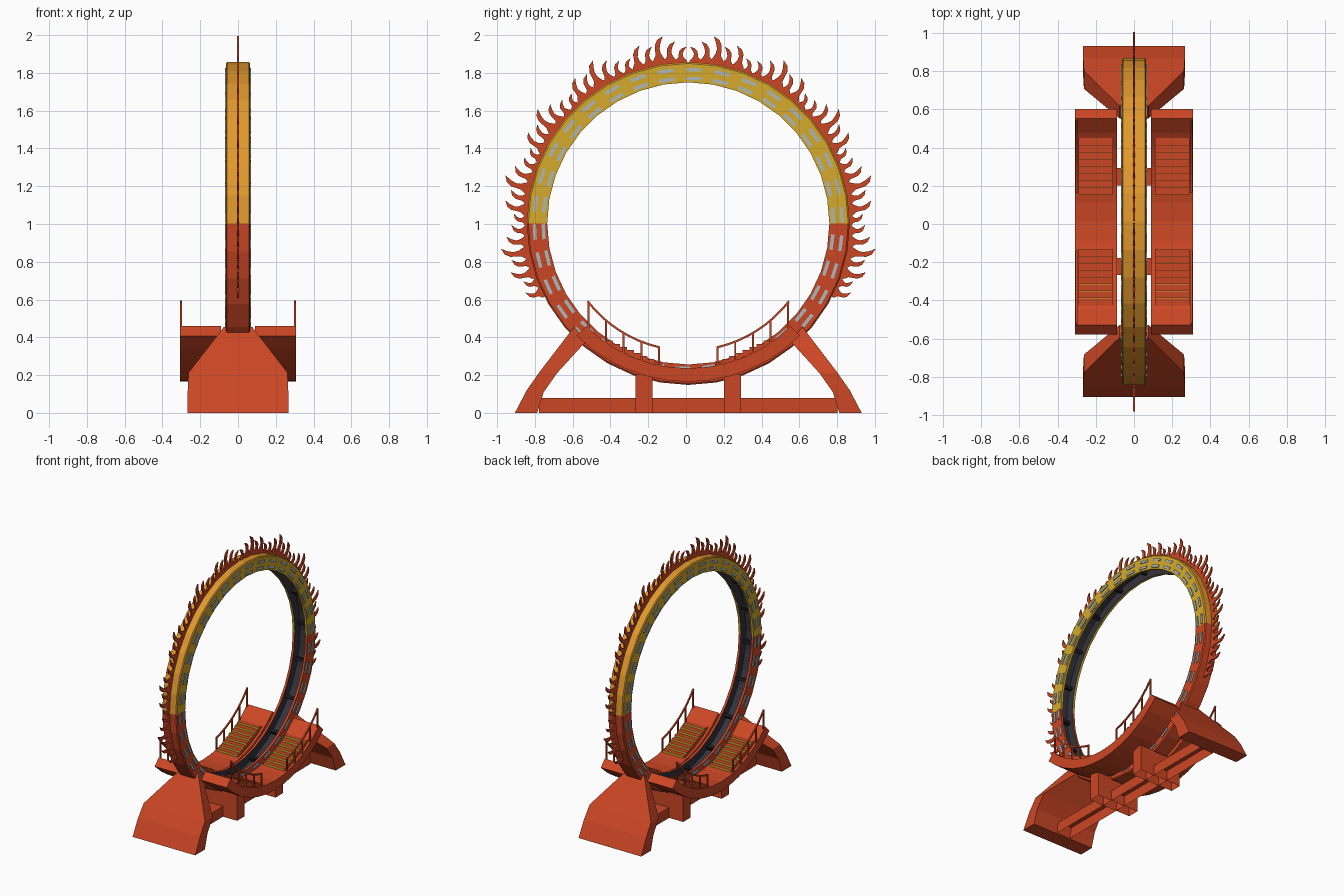
import bpy, bmesh, math

if "Cube" in bpy.data.objects:
    bpy.data.objects.remove(bpy.data.objects["Cube"])

CY, CZ = 0.012, 1.003          # ring centre


def material(name, rgb):
    m = bpy.data.materials.new(name)
    m.diffuse_color = (*rgb, 1)
    m.use_nodes = True
    m.node_tree.nodes["Principled BSDF"].inputs["Base Color"].default_value = m.diffuse_color
    return m


RED = material("fire_red", (0.60, 0.062, 0.018))
YELLOW = material("yellow", (0.66, 0.40, 0.025))
ORANGE = material("orange_yellow", (0.75, 0.32, 0.026))
GREY = material("light_grey", (0.42, 0.48, 0.48))
DARK = material("track_dark", (0.035, 0.033, 0.045))
BLACK = material("clamp_black", (0.012, 0.012, 0.015))


def finish(name, bm, *mats):
    bmesh.ops.recalc_face_normals(bm, faces=bm.faces[:])
    me = bpy.data.meshes.new(name)
    bm.to_mesh(me)
    bm.free()
    for m in mats:
        me.materials.append(m)
    ob = bpy.data.objects.new(name, me)
    bpy.context.collection.objects.link(ob)
    return ob


def pt(x, r, a):
    """Point at radius r and angle a (from up toward +y) around the ring."""
    return (x, CY + r * math.sin(a), CZ + r * math.cos(a))


def hexa(bm, low, high):
    """Six-sided solid from two quads."""
    a = [bm.verts.new(p) for p in low]
    b = [bm.verts.new(p) for p in high]
    fs = [bm.faces.new(a), bm.faces.new(b)]
    for i in range(4):
        j = (i + 1) % 4
        fs.append(bm.faces.new((a[i], a[j], b[j], b[i])))
    return fs


def box(bm, x0, x1, y0, y1, z0, z1):
    q = [(x0, y0), (x1, y0), (x1, y1), (x0, y1)]
    return hexa(bm, [(*p, z0) for p in q], [(*p, z1) for p in q])


def ring_box(bm, x0, x1, r0, r1, a, half):
    """Box lying tangent to the ring at angle a."""
    def p(x, r, t):
        return (x, CY + r * math.sin(a) + t * math.cos(a),
                CZ + r * math.cos(a) - t * math.sin(a))
    q = [(r0, -half), (r0, half), (r1, half), (r1, -half)]
    hexa(bm, [p(x0, *k) for k in q], [p(x1, *k) for k in q])


def sweep(bm, profile, a0, a1, n, rule=None):
    """Sweep an (x, r) profile around the ring centre."""
    full = abs(a1 - a0 - math.tau) < 1e-6
    rows = [[bm.verts.new(pt(x, r, a0 + (a1 - a0) * i / n)) for x, r in profile]
            for i in range(n if full else n + 1)]
    k = len(profile)
    for i in range(n):
        r0, r1 = rows[i], rows[(i + 1) % len(rows)]
        for j in range(k):
            f = bm.faces.new((r0[j], r0[(j + 1) % k], r1[(j + 1) % k], r1[j]))
            if rule:
                f.material_index = rule(j, f.calc_center_median().z)
    if not full:
        bm.faces.new(rows[0])
        bm.faces.new(rows[-1])


# Loop track: channel open to the inside, yellow above the centre, red below
prof = [(-.063, .747), (-.063, .847), (-.057, .855), (.057, .855), (.063, .847),
        (.063, .747), (.045, .747), (.045, .81), (-.045, .81), (-.045, .747)]


def ring_rule(j, z):
    if j in (6, 7, 8):
        return 3
    if z < CZ:
        return 0
    return 2 if j in (1, 2, 3) else 1


bm = bmesh.new()
sweep(bm, prof, 0, math.tau, 36, ring_rule)
finish("loop_track", bm, RED, YELLOW, ORANGE, DARK)

# Clamps inside the channel
bm = bmesh.new()
for i in range(18):
    ring_box(bm, -.046, .046, .775, .812, math.radians(20 * i + 5), .012)
finish("track_clamps", bm, BLACK)

# Lamp dashes, two rows on each side
bm = bmesh.new()
for i in range(34):
    a = math.radians(2.1) + math.tau * i / 34
    for s in (-1, 1):
        for r in (.814, .767):
            ring_box(bm, s * .061, s * .069, r - .009, r + .009, a, .041)
finish("lamp_dashes", bm, GREY)

# Flames: thin curled tongues leaning upward along both sides of the loop
tongue = [(-.62, 0), (-.62, .16), (-.42, .26), (-.22, .42), (-.18, .58), (-.34, .78),
          (-.62, 1.0), (-.1, .9), (.18, .72), (.24, .52), (.3, .36), (.62, .2), (.62, 0)]
heights = [.085, .115, .15, .105, .125, .075]
step = math.radians(3.75)
bm = bmesh.new()
for s in (-1, 1):
    for i in range(31):
        h = heights[i % 6]
        a = math.radians(2.5) + step * i
        w = .052 * (.8 + 2 * h)
        lo, hi = [], []
        for t, v in tongue:
            r = .848 + v * (h + .003)
            aa = s * (a + t * w / .9)
            lo.append(bm.verts.new(pt(-.005, r, aa)))
            hi.append(bm.verts.new(pt(.005, r, aa)))
        bm.faces.new(lo)
        bm.faces.new(hi)
        n = len(lo)
        for k in range(n):
            bm.faces.new((lo[k], lo[(k + 1) % n], hi[(k + 1) % n], hi[k]))
finish("flames", bm, RED)

# Curved boarding platforms on both sides of the track
END = math.radians(44.8)
bm = bmesh.new()
for s in (-1, 1):
    p = [(s * .09, .767), (s * .308, .767), (s * .308, .838), (s * .09, .838)]
    sweep(bm, p, math.pi - END, math.pi + END, 12)
finish("platforms", bm, RED)

# Steps with yellow risers
bt, br = bmesh.new(), bmesh.new()
N, D, R = 8, .0365, .0163
for sx in (-1, 1):
    for sy in (-1, 1):
        for i in range(N):
            y0, z1 = .145 + D * i, .268 + R * i
            x0, x1 = sx * .11, sx * .29
            box(bt, x0, x1, CY + sy * y0, CY + sy * (y0 + D), z1 - .035, z1)
            box(br, x0, x1, CY + sy * (y0 - .003), CY + sy * (y0 + .001),
                z1 - R, z1 - .001)
finish("step_treads", bt, RED)
finish("step_risers", br, YELLOW)

# Handrails: curved top rail on upright posts
bm = bmesh.new()
for sx in (-1, 1):
    x0, x1 = sx * .296, sx * .306
    for sy in (-1, 1):
        p = [(x0, .668), (x1, .668), (x1, .679), (x0, .679)]
        a0, a1 = sorted((math.pi - sy * math.radians(13),
                         math.pi - sy * math.radians(52.3)))
        sweep(bm, p, a0, a1, 8)
        for i in range(5):
            d = .155 + .0935 * i
            y = CY + sy * d
            box(bm, x0, x1, y - .005, y + .005,
                CZ - math.sqrt(.775 ** 2 - d * d), CZ - math.sqrt(.674 ** 2 - d * d))
finish("handrails", bm, RED)

# Slanted end legs: rows of outer point, inner point, half width
rows = [((.918, 0), (.80, 0), .268), ((.855, .12), (.765, .11), .266),
        ((.79, .213), (.695, .21), .262), ((.605, .455), (.54, .38), .075)]
for name, s in (("front_leg", -1), ("back_leg", 1)):
    bm = bmesh.new()
    loops = []
    for (oy, oz), (iy, iz), w in rows:
        loops.append([bm.verts.new(p) for p in (
            (-w, CY + s * oy, oz), (w, CY + s * oy, oz),
            (w, CY + s * iy, iz), (-w, CY + s * iy, iz))])
    for a, b in zip(loops, loops[1:]):
        for j in range(4):
            k = (j + 1) % 4
            bm.faces.new((a[j], a[k], b[k], b[j]))
    bm.faces.new(loops[0])
    bm.faces.new(loops[-1])
    finish(name, bm, RED)

# Support columns and base beam, hollow from below
for name, s in (("front_column", -1), ("back_column", 1)):
    bm = bmesh.new()
    fs = box(bm, -.18, .18, CY + s * .19, CY + s * .28, 0, .205)
    bm.faces.remove(fs[0])
    finish(name, bm, RED)
bm = bmesh.new()
fs = box(bm, -.06, .06, CY - .79, CY + .79, 0, .08)
bm.faces.remove(fs[0])
finish("base_beam", bm, RED)
